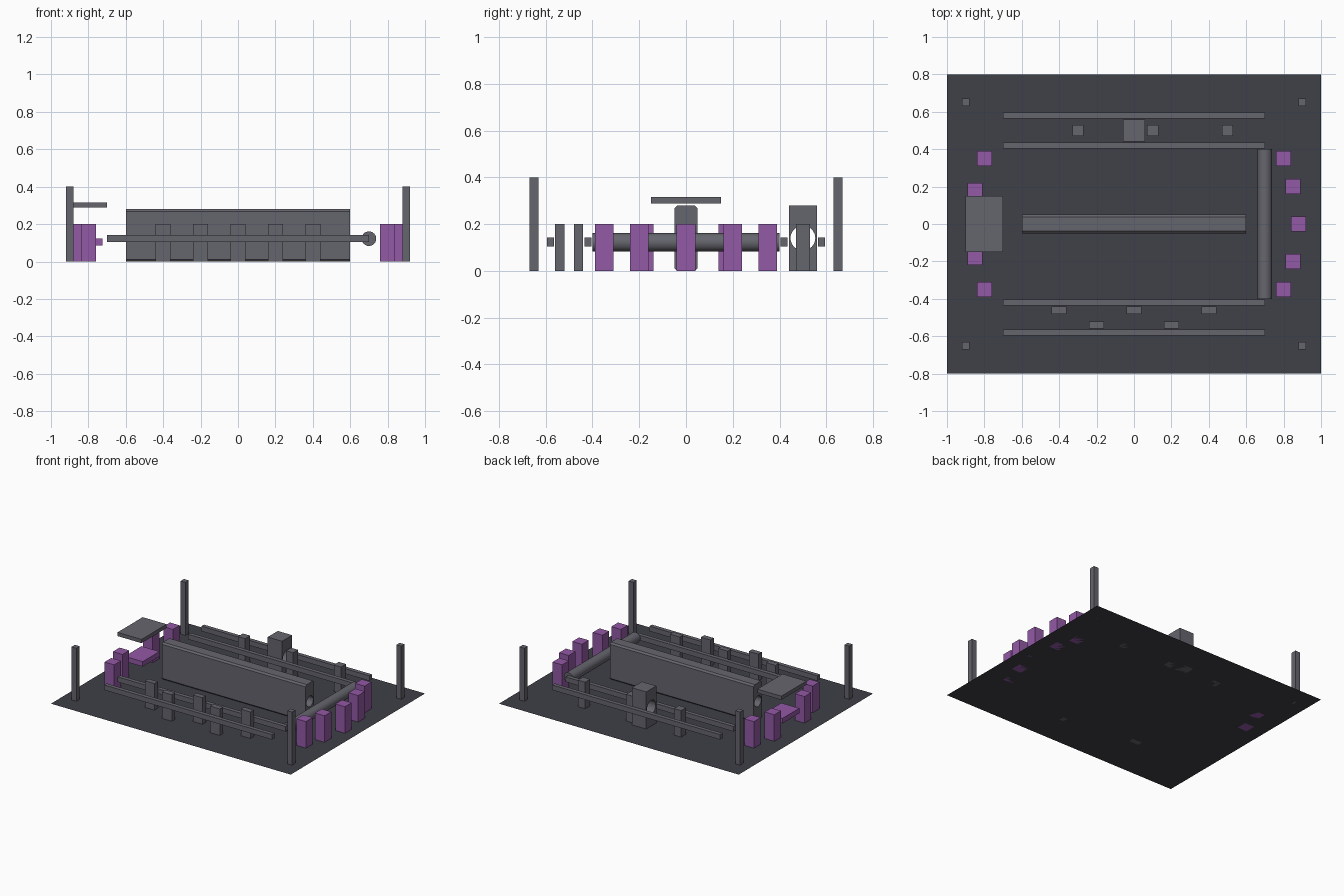
import bpy, bmesh, math

if "Cube" in bpy.data.objects:
    bpy.data.objects.remove(bpy.data.objects["Cube"])


def material(name, rgb):
    m = bpy.data.materials.new(name)
    m.diffuse_color = (*rgb, 1)
    m.use_nodes = True
    m.node_tree.nodes["Principled BSDF"].inputs["Base Color"].default_value = m.diffuse_color
    return m


DARK = material("floor_dark", (0.05, 0.05, 0.065))
GREY = material("metal_grey", (0.13, 0.13, 0.155))
PURPLE = material("seat_purple", (0.29, 0.1, 0.38))


def finish(name, bm, mat):
    bmesh.ops.recalc_face_normals(bm, faces=bm.faces)
    me = bpy.data.meshes.new(name)
    bm.to_mesh(me)
    bm.free()
    ob = bpy.data.objects.new(name, me)
    bpy.context.collection.objects.link(ob)
    me.materials.append(mat)
    return ob


def box(name, x, y, z0, z1, sx, sy, mat=GREY, chamfer=0):
    bm = bmesh.new()
    bmesh.ops.create_cube(bm, size=1)
    for v in bm.verts:
        v.co = (x + v.co.x * sx, y + v.co.y * sy, (z0 + z1) / 2 + v.co.z * (z1 - z0))
    if chamfer:  # lengthwise edges only
        edges = [e for e in bm.edges if abs(e.verts[0].co.x - e.verts[1].co.x) > 1e-4]
        bmesh.ops.bevel(bm, geom=edges, offset=chamfer, segments=1, affect='EDGES')
    return finish(name, bm, mat)


def cylinder(name, loc, r, length, axis):
    rot = (0, math.pi / 2, 0) if axis == 'X' else (math.pi / 2, 0, 0)
    bpy.ops.mesh.primitive_cylinder_add(vertices=32, radius=r, depth=length,
                                        location=loc, rotation=rot)
    ob = bpy.context.object
    ob.name = name
    ob.data.materials.append(GREY)
    bpy.ops.object.shade_smooth_by_angle()
    return ob


def bore(ob, loc, r, length):
    cutter = cylinder(ob.name + "_cutter", loc, r, length, 'X')
    cutter.hide_render = True
    cutter.hide_viewport = True
    mod = ob.modifiers.new("bore", 'BOOLEAN')
    mod.operation = 'DIFFERENCE'
    mod.solver = 'EXACT'
    mod.object = cutter


# Flat floor sheet
bm = bmesh.new()
bm.faces.new([bm.verts.new((x, y, 0)) for x, y in
              ((-1, -0.8), (1, -0.8), (1, 0.8), (-1, 0.8))])
finish("floor", bm, DARK)

# Central wall with a lengthwise bore
wall = box("central_wall", 0, 0, 0, 0.28, 1.2, 0.1, chamfer=0.012)
bore(wall, (0, 0, 0.14), 0.04, 1.4)

# Back lane gate with a bore
gate = box("lane_gate", 0, 0.5, 0, 0.28, 0.12, 0.12)
bore(gate, (0, 0.5, 0.14), 0.053, 0.3)

# Cross pipe at the right end
cylinder("cross_pipe", (0.7, 0, 0.122), 0.039, 0.8, 'Y')

# Lane rails
for y in (-0.58, -0.42, 0.42, 0.58):
    box("lane_rail", 0, y, 0.105, 0.143, 1.4, 0.03)

# Front lane staggered obstacles
for x, y in ((-0.4, -0.46), (0, -0.46), (0.4, -0.46), (-0.2, -0.54), (0.2, -0.54)):
    box("front_obstacle", x, y, 0, 0.2, 0.08, 0.04)

# Back lane posts
for x in (-0.3, 0.1, 0.5):
    box("back_post", x, 0.5, 0, 0.2, 0.06, 0.06)

# Purple blocks curving round both ends
for x, y in ((-0.8, 0.35), (-0.85, 0.18), (0.8, 0.35), (0.85, 0.2)):
    for s in (-1, 1):
        box("end_block", x, s * y, 0, 0.2, 0.08, 0.08, PURPLE)
box("end_block", 0.88, 0, 0, 0.2, 0.08, 0.08, PURPLE)

# Floating platform and the purple slab below it
box("platform", -0.8, 0, 0.288, 0.316, 0.2, 0.3)
box("lower_slab", -0.8, 0, 0.085, 0.123, 0.15, 0.2, PURPLE)

# Corner posts
for x in (-0.9, 0.9):
    for y in (-0.65, 0.65):
        box("corner_post", x, y, 0, 0.4, 0.04, 0.04)
